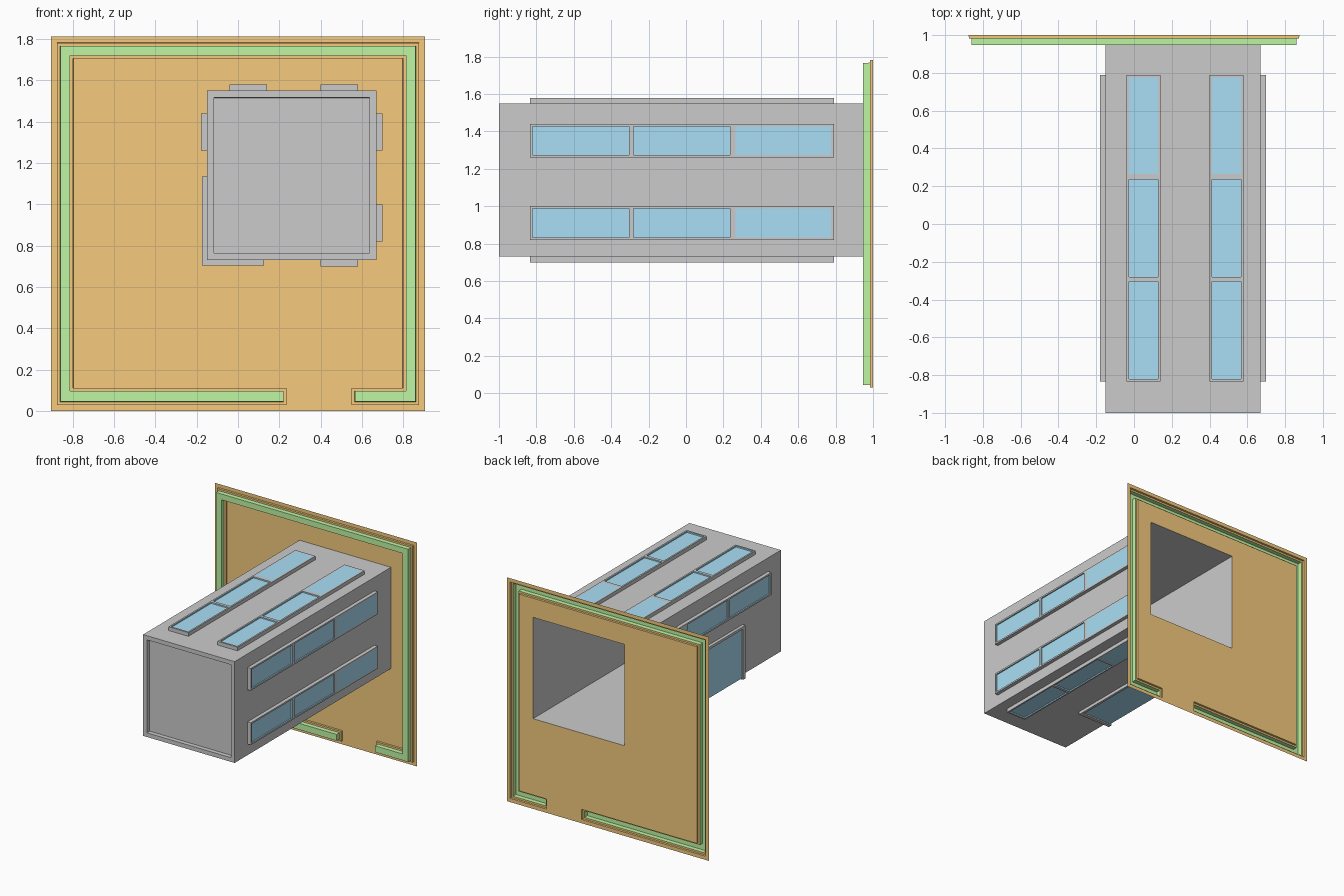
import bpy, bmesh
from math import radians
from mathutils import Matrix, Vector

if "Cube" in bpy.data.objects:
    bpy.data.objects.remove(bpy.data.objects["Cube"])


def material(name, rgb):
    m = bpy.data.materials.new(name)
    m.diffuse_color = (*rgb, 1)
    m.use_nodes = True
    m.node_tree.nodes["Principled BSDF"].inputs["Base Color"].default_value = m.diffuse_color
    return m


GREY = material("grey", (0.8, 0.8, 0.8))
ORANGE = material("orange", (0.92, 0.60, 0.21))
GREEN = material("green", (0.52, 0.92, 0.37))
BLUE = material("blue", (0.40, 0.74, 0.92))


def finish(bm, name, mats, matrix=Matrix()):
    me = bpy.data.meshes.new(name)
    bm.to_mesh(me)
    bm.free()
    for m in mats:
        me.materials.append(m)
    ob = bpy.data.objects.new(name, me)
    ob.matrix_world = matrix
    bpy.context.collection.objects.link(ob)
    return ob


def grid(bm, us, vs, point, skip=()):
    """Rectangular sheet of cells; returns {(i, j): face}."""
    v = [[bm.verts.new(point(a, b)) for b in vs] for a in us]
    cells = {}
    for i in range(len(us) - 1):
        for j in range(len(vs) - 1):
            if (i, j) not in skip:
                cells[i, j] = bm.faces.new((v[i][j], v[i + 1][j], v[i + 1][j + 1], v[i][j + 1]))
    return cells


def step(bm, faces, thickness, offset):
    """Inset a region of faces and shift it, forming a step."""
    bm.normal_update()
    bmesh.ops.inset_region(bm, faces=faces, thickness=thickness, use_even_offset=True)
    verts = list({v for f in faces for v in f.verts})
    bmesh.ops.translate(bm, verts=verts, vec=Vector(offset))


def prism(name, profile, y0, y1, mat):
    """Solid with an x-z outline running from y0 to y1."""
    bm = bmesh.new()
    f = bm.faces.new([bm.verts.new((x, y0, z)) for x, z in profile])
    r = bmesh.ops.extrude_face_region(bm, geom=[f], use_keep_orig=True)
    bmesh.ops.translate(bm, vec=(0, y1 - y0, 0),
                        verts=[g for g in r["geom"] if isinstance(g, bmesh.types.BMVert)])
    bmesh.ops.recalc_face_normals(bm, faces=bm.faces)
    return finish(bm, name, [mat])


# Wall sheet with a square opening and a stepped, glowing door-shaped channel
bm = bmesh.new()
xs = [-0.905, -0.875, -0.797, -0.15, 0.235, 0.55, 0.67, 0.797, 0.875, 0.905]
zs = [0, 0.03, 0.112, 0.73, 1.55, 1.705, 1.782, 1.812]
opening = [(i, 3) for i in (3, 4, 5)]
cells = grid(bm, xs, zs, lambda x, z: (x, 1, z), opening)
channel = [f for (i, j), f in cells.items()
           if 1 <= i <= 7 and 1 <= j <= 5
           and (i in (1, 7) or j == 5 or (j == 1 and i != 4))]
step(bm, channel, 0.0003, (0, -0.017, 0))
step(bm, channel, 0.0145, (0, 0, 0))
for f in channel:
    f.material_index = 1
step(bm, channel, 0.0003, (0, -0.036, 0))
finish(bm, "wall_panel", [ORANGE, GREEN])

# Long hollow box, open at the wall, with a recessed front panel
bm = bmesh.new()
bmesh.ops.create_cube(bm, size=1, matrix=Matrix.Translation((0.26, 0, 1.14))
                      @ Matrix.Diagonal((0.82, 2, 0.82, 1)))
bm.normal_update()
bmesh.ops.delete(bm, geom=[f for f in bm.faces if f.normal.y > 0.9], context="FACES_ONLY")
front = [f for f in bm.faces if f.normal.y < -0.9]
step(bm, front, 0.034, (0, 0, 0))
step(bm, front, 0.0003, (0, 0.035, 0))
finish(bm, "corridor", [GREY])


# Raised window strips, each with three panes
def window_strip(name, location, angle):
    bm = bmesh.new()
    ys = [-0.835, -0.82, -0.305, -0.28, 0.235, 0.265, 0.775, 0.79]
    ws = [-0.09, -0.077, 0.077, 0.09]
    cells = grid(bm, ws, ys, lambda w, y: (w, y, 0.03))
    for j in (1, 3, 5):
        pane = cells[1, j]
        pane.material_index = 1
        if j < 5:  # the pane nearest the wall sits flush
            step(bm, [pane], 0.0003, (0, 0, -0.01))
    rim = [e for e in bm.edges if e.is_boundary]
    r = bmesh.ops.extrude_edge_only(bm, edges=rim)
    for g in r["geom"]:
        if isinstance(g, bmesh.types.BMVert):
            g.co.z = 0
        elif isinstance(g, bmesh.types.BMFace):
            g.material_index = 0
    bmesh.ops.recalc_face_normals(bm, faces=bm.faces)
    finish(bm, name, [GREY, BLUE],
           Matrix.Translation(location) @ Matrix.Rotation(radians(angle), 4, "Y"))


for name, loc, angle in [
        ("top_window_left", (0.05, 0, 1.55), 0),
        ("top_window_right", (0.49, 0, 1.55), 0),
        ("right_window_upper", (0.67, 0, 1.35), 90),
        ("right_window_lower", (0.67, 0, 0.91), 90),
        ("bottom_window", (0.49, 0, 0.73), 180),
        ("left_window", (-0.15, 0, 1.35), -90)]:
    window_strip(name, loc, angle)


# Large window wrapping the lower left edge
def wrap(out, top, end):
    x, z = -0.15 - out, 0.73 - out
    return [(x, z), (end, z), (end, 0.73), (-0.15, 0.73), (-0.15, top), (x, top)]


prism("corner_window_glass", wrap(0.015, 1.115, 0.105), -0.48, 0.45, BLUE)
prism("corner_window_front_rib", wrap(0.025, 1.135, 0.125), -0.51, -0.48, GREY)
prism("corner_window_back_rib", wrap(0.025, 1.135, 0.125), 0.45, 0.48, GREY)
prism("corner_window_top_rail",
      [(-0.175, 1.115), (-0.15, 1.115), (-0.15, 1.135), (-0.175, 1.135)], -0.48, 0.45, GREY)
prism("corner_window_bottom_rail",
      [(0.105, 0.705), (0.125, 0.705), (0.125, 0.73), (0.105, 0.73)], -0.48, 0.45, GREY)
